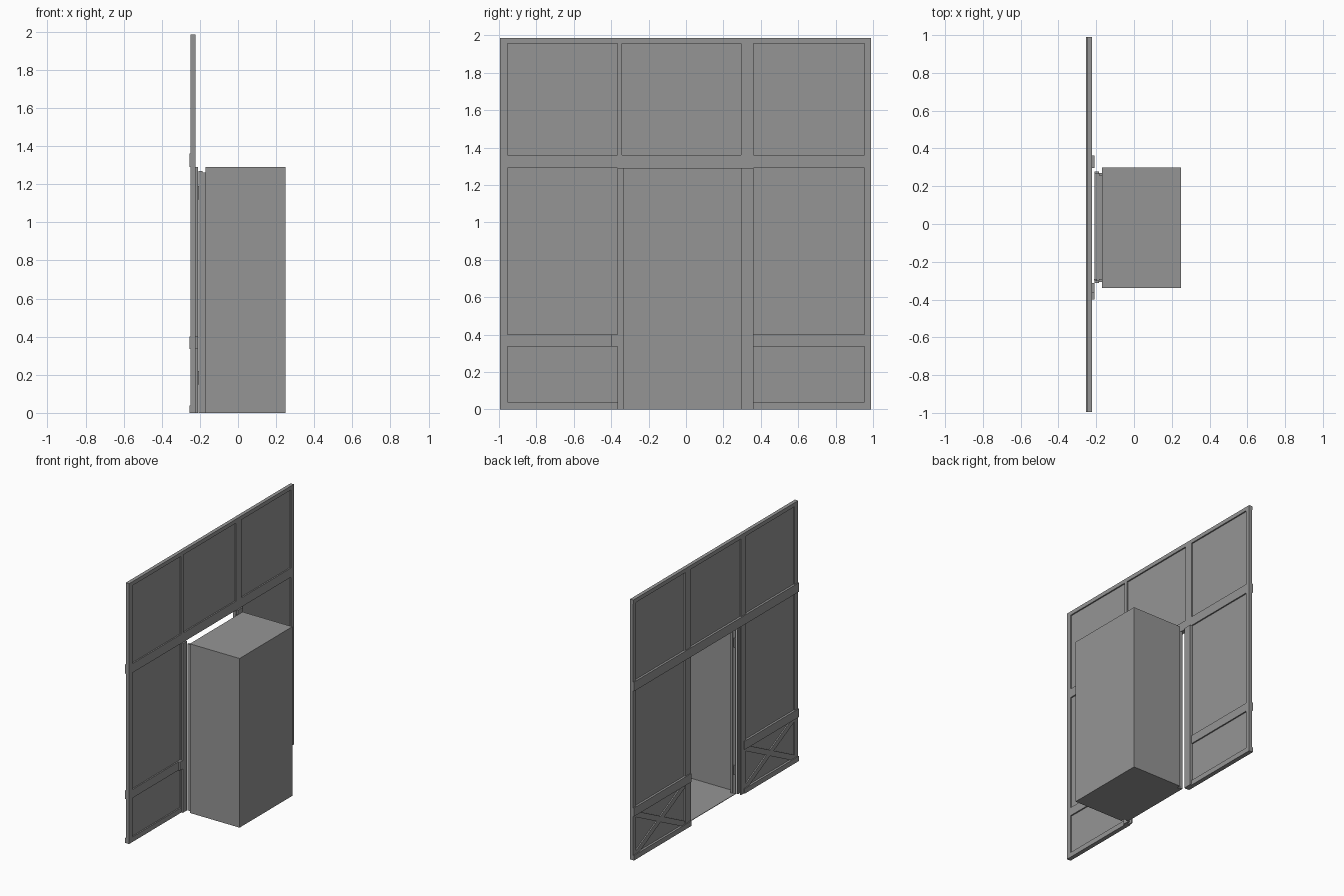
import bpy, bmesh, math

old = bpy.data.objects.get("Cube")
if old:
    bpy.data.objects.remove(old, do_unlink=True)

grey = bpy.data.materials.new("plain_grey")
grey.use_nodes = True
COLOUR = (0.3, 0.3, 0.3, 1)
grey.diffuse_color = COLOUR
for node in grey.node_tree.nodes:
    if node.type == 'BSDF_PRINCIPLED':
        node.inputs["Base Color"].default_value = COLOUR


def block(name, xs, ys, zs, tilt=0, open_back=False):
    """Box between the given limits, optionally tilted in the wall plane."""
    bm = bmesh.new()
    bmesh.ops.create_cube(bm, size=1)
    if open_back:
        doomed = [f for f in bm.faces if f.normal.x < -0.5]
        bmesh.ops.delete(bm, geom=doomed, context='FACES')
    for v in bm.verts:
        v.co.x *= xs[1] - xs[0]
        v.co.y *= ys[1] - ys[0]
        v.co.z *= zs[1] - zs[0]
    mesh = bpy.data.meshes.new(name)
    bm.to_mesh(mesh)
    bm.free()
    mesh.materials.append(grey)
    ob = bpy.data.objects.new(name, mesh)
    ob.location = [(a + b) / 2 for a, b in (xs, ys, zs)]
    ob.rotation_euler.x = tilt
    bpy.context.collection.objects.link(ob)
    return ob


TOP = 1.985
DOOR_TOP = 1.29
FRAME = (-0.248, -0.222)
BEAM = (-0.25, -0.222)
PANEL = (-0.238, -0.232)

# Upright posts
block("outer_post_right", FRAME, (-0.995, -0.955), (0, TOP))
block("outer_post_left", FRAME, (0.955, 0.99), (0, TOP))
block("inner_post_right", FRAME, (-0.367, -0.342), (0, TOP))
block("inner_post_right_backing", (-0.248, -0.239), (-0.367, -0.31), (0, TOP))
block("inner_post_left", FRAME, (0.295, 0.362), (0, TOP))

# Full length beams
block("top_beam", BEAM, (-0.995, 0.99), (1.955, TOP))
block("lintel_beam", (-0.255, -0.222), (-0.995, 0.99), (DOOR_TOP, 1.36))

# Upper infill over the doorway
block("infill_upper_middle", PANEL, (-0.342, 0.295), (1.36, 1.955))

# Side bays: beams, infill and crossed braces
for side, y0, y1 in (("right", -0.955, -0.367), ("left", 0.362, 0.955)):
    outer0 = -0.995 if side == "right" else 0.3
    outer1 = -0.342 if side == "right" else 0.99
    block(f"waist_beam_{side}", (-0.255, -0.222), (outer0, outer1), (0.335, 0.4))
    block(f"sill_beam_{side}", (-0.255, -0.222), (outer0, outer1), (0, 0.038))
    for level, z0, z1 in (("upper", 1.36, 1.955), ("middle", 0.4, DOOR_TOP),
                          ("lower", 0.038, 0.335)):
        block(f"infill_{level}_{side}", PANEL, (y0, y1), (z0, z1))
    mid = (y0 + y1) / 2
    angle = math.atan2(0.3, 0.59)
    for label, sign in (("rising", 1), ("falling", -1)):
        block(f"brace_{label}_{side}", (-0.247, -0.238), (mid - 0.33, mid + 0.33),
              (0.167, 0.207), tilt=sign * angle)

# Casing boards and nested door jambs
block("casing_right", (-0.222, -0.21), (-0.365, -0.312), (0, DOOR_TOP))
block("casing_left", (-0.222, -0.21), (0.297, 0.362), (0, DOOR_TOP))
block("waist_beam_tenon", (-0.222, -0.21), (-0.4, -0.34), (0.335, 0.4))
for name, xs, ya, yb, top in (("outer", (-0.208, -0.186), -0.312, 0.278, 1.27),
                              ("inner", (-0.186, -0.17), -0.306, 0.27, 1.26)):
    block(f"{name}_jamb_right", xs, (ya, ya + 0.014), (0, top))
    block(f"{name}_jamb_left", xs, (yb - 0.014, yb), (0, top))
    block(f"{name}_threshold", xs, (ya, yb), (0, 0.004))

# Hinges on the right jamb
for i, z in enumerate((0.15, 1.12)):
    block(f"hinge_{i + 1}", (-0.212, -0.196), (-0.3, -0.29), (z, z + 0.07))

# Alcove behind the doorway, open towards the wall
block("alcove", (-0.17, 0.25), (-0.338, 0.298), (0, DOOR_TOP), open_back=True)
